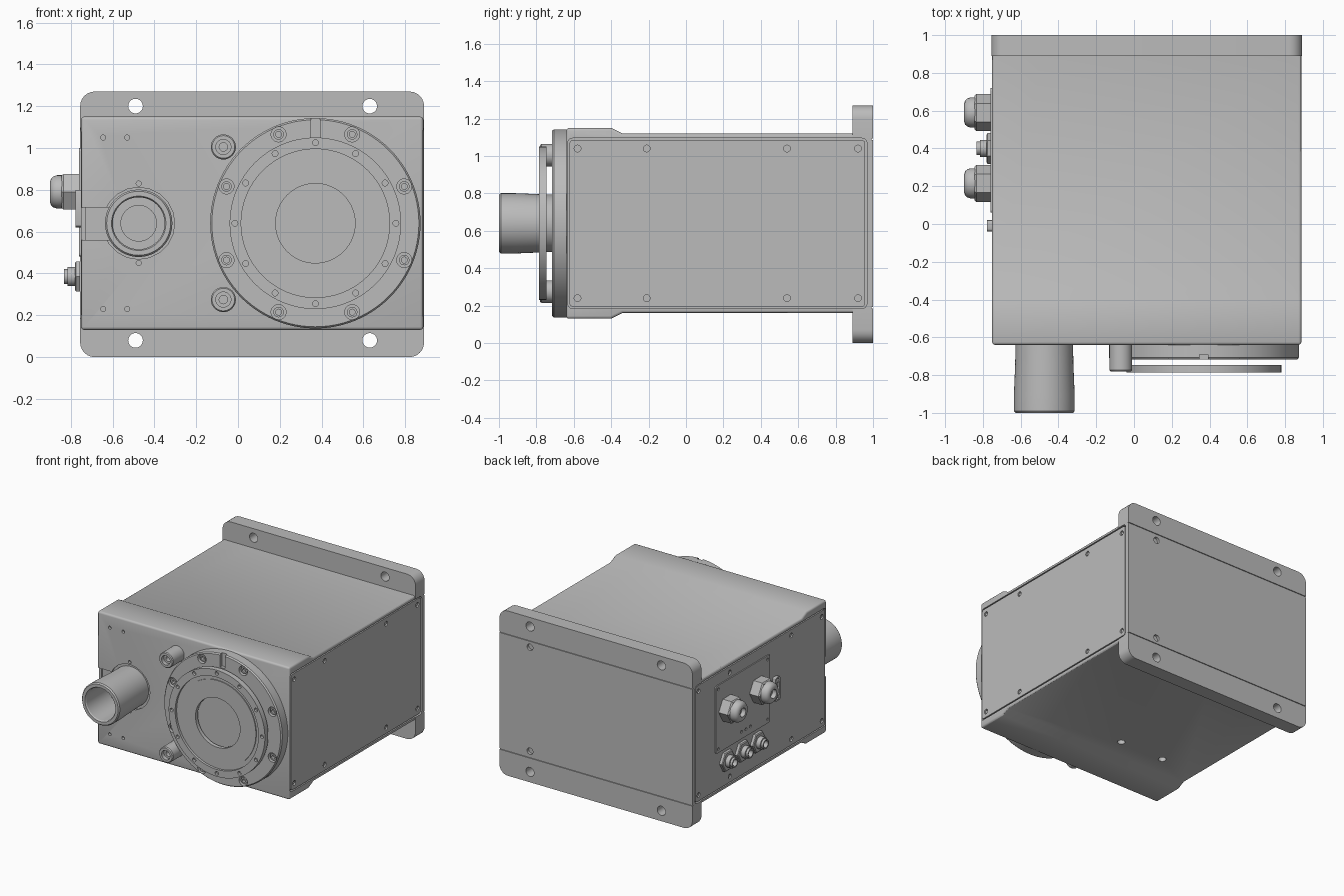
import bpy, bmesh, math
from mathutils import Vector, Matrix

cube = bpy.data.objects.get("Cube")
if cube:
    bpy.data.objects.remove(cube, do_unlink=True)

grey = bpy.data.materials.new("machine grey")
grey.use_nodes = True
grey.diffuse_color = (0.5, 0.5, 0.5, 1)
grey.node_tree.nodes["Principled BSDF"].inputs["Base Color"].default_value = (0.5, 0.5, 0.5, 1)

FRONT, BACK, LEFT, RIGHT, DOWN = (0, -1, 0), (0, 1, 0), (1, 0, 0), (-1, 0, 0), (0, 0, -1)
X0, X1 = -0.755, 0.89
FACE = -0.64


def finish(name, bm):
    bmesh.ops.recalc_face_normals(bm, faces=bm.faces)
    mesh = bpy.data.meshes.new(name)
    bm.to_mesh(mesh)
    bm.free()
    obj = bpy.data.objects.new(name, mesh)
    bpy.context.collection.objects.link(obj)
    mesh.materials.append(grey)
    return obj


def activate(obj):
    bpy.ops.object.select_all(action='DESELECT')
    obj.select_set(True)
    bpy.context.view_layer.objects.active = obj


def smooth(obj):
    activate(obj)
    bpy.ops.object.shade_smooth_by_angle(angle=math.radians(30))


def add_lathe(bm, profile, loc, axis, segs=32, closed=False):
    """Spin (radius, height) points about an axis through loc."""
    place = Matrix.Translation(loc) @ Vector(axis).to_track_quat('Z', 'Y').to_matrix().to_4x4()
    rings = []
    for r, h in profile:
        n = segs if r > 0 else 1
        rings.append([bm.verts.new(place @ Vector((r * math.cos(math.tau * i / segs),
                                                   r * math.sin(math.tau * i / segs), h)))
                      for i in range(n)])
    pairs = list(zip(rings, rings[1:])) + ([(rings[-1], rings[0])] if closed else [])
    for a, b in pairs:
        for i in range(segs):
            j = (i + 1) % segs
            quad = [a[i % len(a)], a[j % len(a)], b[j % len(b)], b[i % len(b)]]
            bm.faces.new(list(dict.fromkeys(quad)))


def lathe(name, profile, loc, axis, segs=32, closed=False):
    bm = bmesh.new()
    add_lathe(bm, profile, loc, axis, segs, closed)
    obj = finish(name, bm)
    smooth(obj)
    return obj


def add_box(bm, lo, hi):
    lo, hi = Vector(lo), Vector(hi)
    m = Matrix.Translation((lo + hi) / 2) @ Matrix.Diagonal((*(hi - lo), 1))
    return bmesh.ops.create_cube(bm, size=1, matrix=m)['verts']


def rounded_box(name, lo, hi, axis, radius, segs=6):
    """Box whose edges parallel to the axis are rounded."""
    bm = bmesh.new()
    add_box(bm, lo, hi)
    edges = [e for e in bm.edges
             if abs((e.verts[0].co - e.verts[1].co).normalized()[axis]) > 0.9]
    bmesh.ops.bevel(bm, geom=edges, offset=radius, segments=segs, profile=0.5, affect='EDGES')
    return finish(name, bm)


def boolean(obj, other, operation='DIFFERENCE'):
    mod = obj.modifiers.new("cut", 'BOOLEAN')
    mod.operation, mod.object, mod.solver = operation, other, 'EXACT'
    activate(obj)
    bpy.ops.object.modifier_apply(modifier=mod.name)
    bpy.data.objects.remove(other, do_unlink=True)


def holes(obj, points, axis, r, depth, over=0.05):
    """Sink round holes of a given depth below each surface point."""
    bm = bmesh.new()
    for p in points:
        add_lathe(bm, [(0, -depth), (r, -depth), (r, over), (0, over)], p, axis, 20)
    boolean(obj, finish("hole_cutter", bm))


def cut_boxes(obj, boxes):
    bm = bmesh.new()
    for lo, hi in boxes:
        add_box(bm, lo, hi)
    boolean(obj, finish("box_cutter", bm))


# Housing: side profile swept across, with a mounting flange at the back
bm = bmesh.new()
lower = [(0.95, 0.16), (-0.34, 0.16), (-0.40, 0.13), (FACE, 0.13)]
outline = lower + [(y, 1.28 - z) for y, z in reversed(lower)]
face = bm.faces.new([bm.verts.new((X0 + 0.004, y, z)) for y, z in outline])
ext = bmesh.ops.extrude_face_region(bm, geom=[face])
bmesh.ops.translate(bm, verts=[v for v in ext['geom'] if isinstance(v, bmesh.types.BMVert)],
                    vec=(X1 - X0 - 0.008, 0, 0))
bmesh.ops.recalc_face_normals(bm, faces=bm.faces)
edges = [e for e in bm.edges if e.calc_face_angle(0) > math.radians(45)]
bmesh.ops.bevel(bm, geom=edges, offset=0.015, segments=3, profile=0.5, affect='EDGES')
housing = finish("housing", bm)
flange = rounded_box("flange", (X0, 0.89, 0), (X1, 1, 1.27), 1, 0.07)
holes(flange, [(x, 0.89, z) for x in (-0.49, 0.63) for z in (0.08, 1.2)], FRONT, 0.035, 0.2)
boolean(housing, flange, 'UNION')

# Side pockets, back grooves and the channel beside the spout
for lo, hi in (((X1 - 0.025, -0.632, 0.185), (1, 0.967, 1.095)),
               ((-1, -0.632, 0.185), (X0 + 0.025, 0.967, 1.095))):
    boolean(housing, rounded_box("pocket", lo, hi, 0, 0.025))
cut_boxes(housing, [((-1, 0.993, z - 0.004), (1, 1.1, z + 0.004)) for z in (0.19, 1.09)])
cut_boxes(housing, [((-1, -0.8, 0.56), (-0.5, FACE + 0.03, 0.715))])
holes(housing, [(-0.475, FACE, 0.64)], FRONT, 0.172, 0.012)
holes(housing, [(x, FACE, z) for x in (-0.645, -0.53) for z in (0.23, 1.05)]
      + [(-0.475, FACE, z) for z in (0.45, 0.83)], FRONT, 0.012, 0.02)
holes(housing, [(0.63, 1, z) for z in (0.24, 1.04)], BACK, 0.025, 0.02)
holes(housing, [(x, y, 0.16) for x in (-0.42, -0.04) for y in (-0.19, 0.8)], DOWN, 0.028, 0.05)
smooth(housing)

# Side covers with sunk screws
for name, x, inner, axis in (("left_cover", X1 - 0.004, X1 - 0.026, LEFT),
                             ("right_cover", X0 + 0.004, X0 + 0.026, RIGHT)):
    cover = rounded_box(name, (min(x, inner), -0.623, 0.194), (max(x, inner), 0.958, 1.086), 0, 0.02)
    spots = [(x, y, z) for y in (-0.58, -0.21, 0.54, 0.92) for z in (0.24, 1.04)]
    holes(cover, spots, axis, 0.018, 0.012)
    smooth(cover)
    bm = bmesh.new()
    for p in spots:
        add_lathe(bm, [(0, -0.015), (0.011, -0.015), (0.011, -0.006), (0, -0.006)], p, axis, 12)
    finish(name + "_screws", bm)

# Large front plate with counterbored bolts and a top slot
HUB = Vector((0.37, FACE, 0.64))


def around(count, radius, height, start=0.0):
    steps = [start + math.tau * i / count for i in range(count)]
    return [HUB + Vector((radius * math.cos(a), -height, radius * math.sin(a))) for a in steps]


plate = lathe("front_plate", [(0, -0.01), (0.503, -0.01), (0.503, 0.067), (0.495, 0.077), (0, 0.077)],
              HUB, FRONT, 96)
bolts = around(8, 0.46, 0.077, math.pi / 8)
holes(plate, bolts, FRONT, 0.036, 0.03)
cut_boxes(plate, [((0.348, -0.8, 1.04), (0.392, FACE - 0.05, 1.2))])
smooth(plate)
bm = bmesh.new()
for p in bolts:
    add_lathe(bm, [(0.014, -0.04), (0.025, -0.04), (0.025, -0.01), (0.014, -0.01)], p, FRONT, 20, True)
finish("plate_bolts", bm)

# Stepped outer ring
ring = lathe("outer_ring", [(0.19, 0.106), (0.41, 0.106), (0.41, 0.147), (0.355, 0.147), (0.355, 0.128),
                            (0.325, 0.128), (0.325, 0.135), (0.19, 0.135)], HUB, FRONT, 96, True)
holes(ring, around(12, 0.385, 0.147), FRONT, 0.014, 0.02)
smooth(ring)

# Locating posts
for name, z in (("upper_post", 1.005), ("lower_post", 0.275)):
    lathe(name, [(0, -0.01), (0.06, -0.01), (0.06, 0.133), (0.054, 0.14), (0.036, 0.14),
                 (0.036, 0.11), (0.02, 0.11), (0.02, 0.07), (0, 0.07)], (-0.07, FACE, z), FRONT, 32)

# Hollow spout
lathe("spout", [(0, -0.035), (0.152, -0.035), (0.154, 0.1), (0.161, 0.27), (0.161, 0.35), (0.153, 0.36),
                (0.13, 0.36), (0.124, 0.35), (0.124, 0.08), (0.085, 0.08), (0.085, 0.02), (0, 0.02)],
      (-0.475, FACE, 0.64), FRONT, 64)

# Connector plate with corner screws and indicator dots
panel = rounded_box("connector_plate", (X0 - 0.005, 0.06, 0.48), (X0 + 0.006, 0.72, 1.0), 0, 0.015, 3)
holes(panel, [(X0 - 0.005, y, z) for y in (0.09, 0.69) for z in (0.51, 0.97)]
      + [(X0 - 0.005, y, 0.535) for y in (0.3, 0.355, 0.41)], RIGHT, 0.011, 0.007)

# Cable glands: hexagon nut and domed cap
for i, y in enumerate((0.215, 0.59), 1):
    at = (X0, y, 0.79)
    nut = lathe(f"gland_nut_{i}", [(0, 0), (0.093, 0), (0.098, 0.006), (0.098, 0.08),
                                   (0.088, 0.09), (0, 0.09)], at, RIGHT, 6)
    lathe(f"gland_cap_{i}", [(0, 0.08), (0.08, 0.08), (0.08, 0.11), (0.074, 0.128), (0.064, 0.139),
                             (0.05, 0.144), (0.034, 0.144), (0.034, 0.11), (0, 0.11)], at, RIGHT, 32)

# Round sockets
for i, y in enumerate((0.215, 0.4, 0.59), 1):
    at = (X0, y, 0.385)
    lathe(f"socket_nut_{i}", [(0, -0.0), (0.082, 0), (0.082, 0.02), (0.074, 0.025), (0, 0.025)], at, RIGHT, 6)
    lathe(f"socket_{i}", [(0, 0.02), (0.046, 0.02), (0.046, 0.06), (0.036, 0.06), (0.036, 0.078),
                          (0.026, 0.078), (0.026, 0.04), (0, 0.04)], at, RIGHT, 24)

# Narrow multi-pin port
port = rounded_box("pin_port", (X0 - 0.022, -0.04, 0.62), (X0 + 0.006, 0.02, 0.8), 0, 0.015, 3)
cut_boxes(port, [((-1, -0.028, 0.66), (X0 - 0.01, 0.008, 0.76))])
holes(port, [(X0 - 0.022, -0.01, z) for z in (0.638, 0.782)], RIGHT, 0.01, 0.015)
smooth(port)
